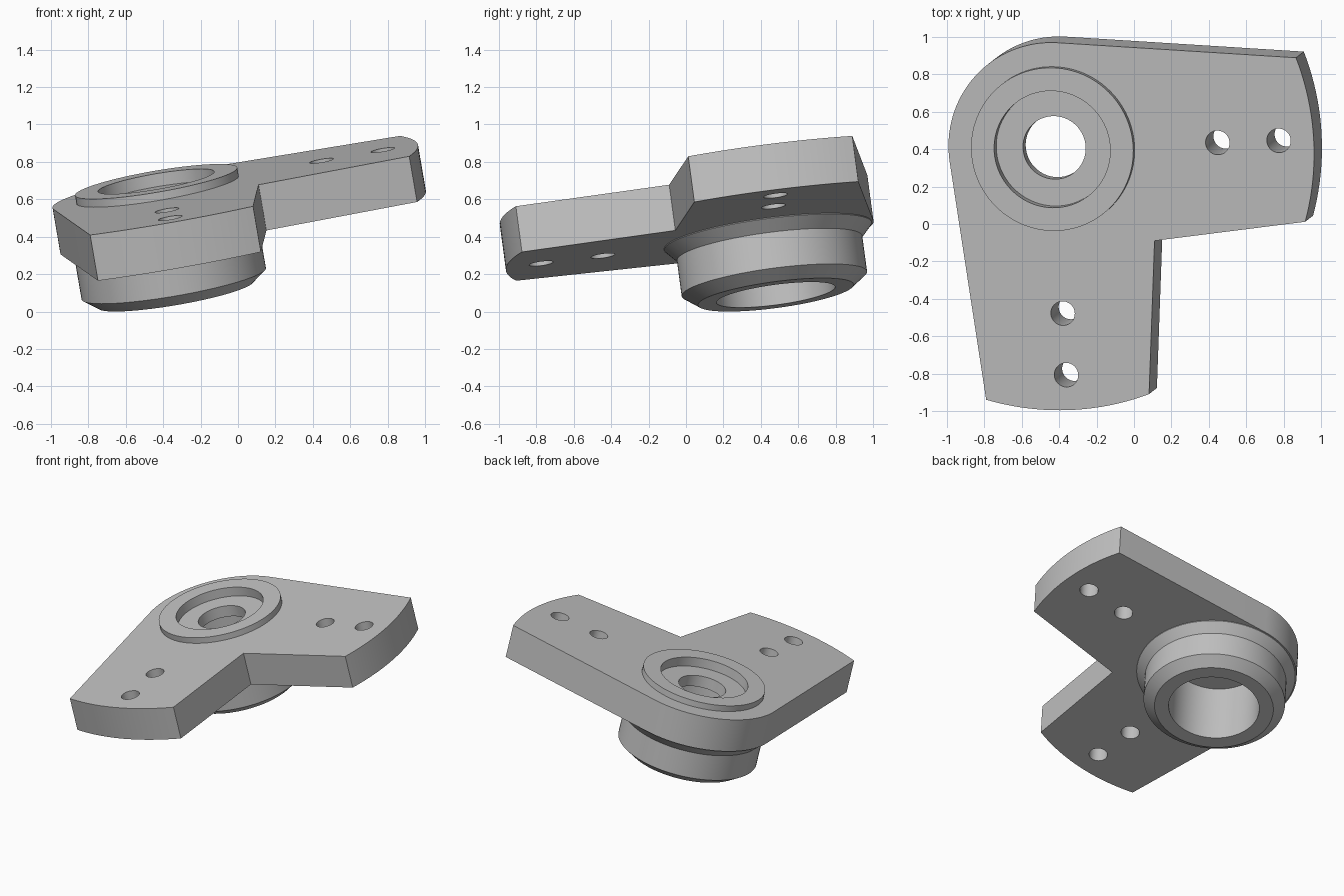
import bpy, bmesh, math
from mathutils import Vector, Matrix

cube = bpy.data.objects.get("Cube")
if cube:
    bpy.data.objects.remove(cube, do_unlink=True)

steel = bpy.data.materials.new("light_grey_metal")
steel.use_nodes = True
grey = (0.53, 0.53, 0.53, 1)
steel.diffuse_color = grey
steel.node_tree.nodes["Principled BSDF"].inputs["Base Color"].default_value = grey

THICK = 0.25      # plate thickness
ROUND = 0.57      # rounded corner around the hub
REACH = 1.413     # radius of the arm ends
SEGS = 96


def finish(bm, name):
    bmesh.ops.recalc_face_normals(bm, faces=bm.faces)
    mesh = bpy.data.meshes.new(name)
    bm.to_mesh(mesh)
    bm.free()
    mesh.materials.append(steel)
    ob = bpy.data.objects.new(name, mesh)
    bpy.context.collection.objects.link(ob)
    return ob


def arc(radius, start, end, steps):
    return [Vector((radius * math.cos(start + (end - start) * i / steps),
                    radius * math.sin(start + (end - start) * i / steps), 0))
            for i in range(steps + 1)]


def prism(name, outline, top, bottom):
    bm = bmesh.new()
    face = bm.faces.new([bm.verts.new((p.x, p.y, top)) for p in outline])
    ext = bmesh.ops.extrude_face_region(bm, geom=[face])
    verts = [v for v in ext["geom"] if isinstance(v, bmesh.types.BMVert)]
    bmesh.ops.translate(bm, vec=(0, 0, bottom - top), verts=verts)
    return finish(bm, name)


def rod(name, x, y, radius):
    ring = arc(radius, 0, math.tau, SEGS // 2)[:-1]
    return prism(name, [p + Vector((x, y, 0)) for p in ring], 0.3, -0.6)


def lathe(name, profile):
    bm = bmesh.new()
    rings = [[bm.verts.new((p.x, p.y, z)) for p in arc(r, 0, math.tau, SEGS)[:-1]]
             for r, z in profile]
    for a, b in zip(rings, rings[1:] + rings[:1]):
        for i in range(SEGS):
            j = (i + 1) % SEGS
            bm.faces.new((a[i], a[j], b[j], b[i]))
    return finish(bm, name)


def combine(ob, other, operation):
    mod = ob.modifiers.new(operation, 'BOOLEAN')
    mod.operation = operation
    mod.solver = 'EXACT'
    mod.object = other
    bpy.context.view_layer.objects.active = ob
    bpy.ops.object.modifier_apply(modifier=mod.name)
    bpy.data.objects.remove(other, do_unlink=True)


# Plate outline: two arms a quarter turn apart, tangent to the rounded corner
a_start, a_end = math.radians(-105.65), math.radians(-69.15)
quarter = math.pi / 2
lean = math.acos(ROUND / REACH)
outline = arc(REACH, a_start, a_end, 20)
outline.append(Vector((0.542, -0.493, 0)))
outline += arc(REACH, a_start + quarter, a_end + quarter, 20)
outline += arc(ROUND, a_end + quarter + lean, a_start - lean + math.tau, 32)
bracket = prism("bracket_plate", outline, 0, -THICK)

# Holes: wide opening for the hub and two bolt holes in each arm
combine(bracket, rod("hub_cutter", 0, 0, 0.38), 'DIFFERENCE')
for turn in (-quarter, 0):
    for x, y in ((0.89, 0.04), (1.222, 0.055)):
        p = Matrix.Rotation(turn, 3, 'Z') @ Vector((x, y, 0))
        combine(bracket, rod("bolt_cutter", p.x, p.y, 0.065), 'DIFFERENCE')

# Hub: raised rim, shallow recess, thin web, deep bore and chamfered boss
hub = lathe("hub", [(0.17, -0.025), (0.315, -0.025), (0.315, 0.045), (0.44, 0.045),
                    (0.44, -0.12), (0.56, -0.12), (0.56, -0.255), (0.50, -0.32),
                    (0.50, -0.515), (0.42, -0.575), (0.32, -0.575), (0.32, -0.11),
                    (0.17, -0.11)])
combine(bracket, hub, 'UNION')

# Tilt the whole part into place
normal = Vector((-0.172, -0.134, 1)).normalized()
tilt = Vector((0, 0, 1)).rotation_difference(normal).to_matrix().to_4x4()
bracket.data.transform(Matrix.Translation((-0.43, 0.405, 0.656)) @ tilt)
low = min(v.co.z for v in bracket.data.vertices)
bracket.data.transform(Matrix.Translation((0, 0, -low)))
bracket.name = "hub_bracket"

bpy.ops.object.select_all(action='DESELECT')
bracket.select_set(True)
bpy.context.view_layer.objects.active = bracket
bpy.ops.object.shade_smooth_by_angle(angle=math.radians(25))
